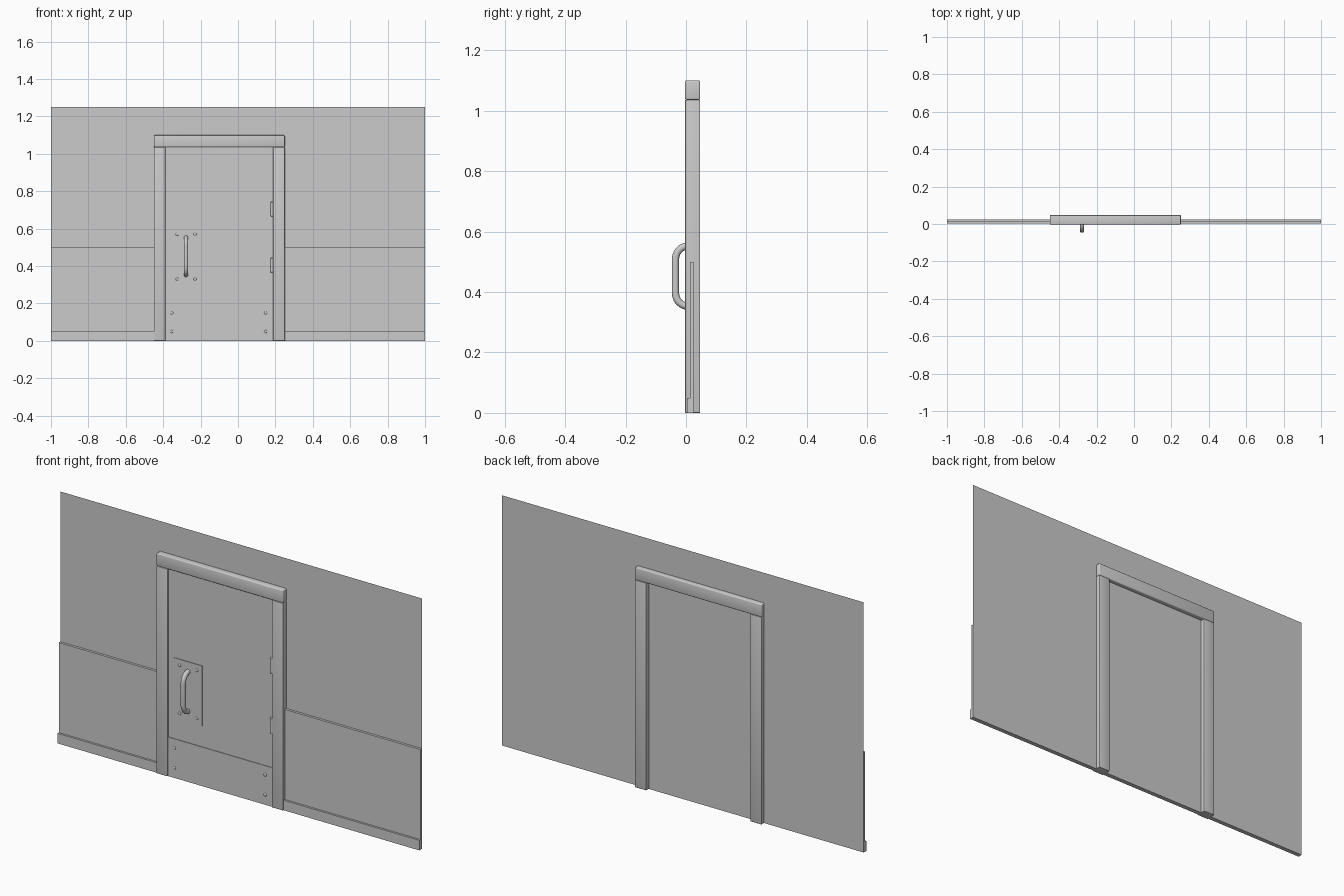
import bpy, bmesh, math
from mathutils import Vector

if "Cube" in bpy.data.objects:
    bpy.data.objects.remove(bpy.data.objects["Cube"])


def finish(bm, name, smooth=False):
    mesh = bpy.data.meshes.new(name)
    bmesh.ops.recalc_face_normals(bm, faces=bm.faces)
    bm.to_mesh(mesh)
    bm.free()
    ob = bpy.data.objects.new(name, mesh)
    bpy.context.collection.objects.link(ob)
    if smooth:
        bpy.ops.object.select_all(action='DESELECT')
        ob.select_set(True)
        bpy.context.view_layer.objects.active = ob
        bpy.ops.object.shade_smooth_by_angle(angle=math.radians(40))
    return ob


def box(name, x, y, z, bevel=0):
    bm = bmesh.new()
    bmesh.ops.create_cube(bm, size=1)
    for v in bm.verts:
        v.co = Vector([(r[0] + r[1]) / 2 + c * (r[1] - r[0]) for c, r in zip(v.co, (x, y, z))])
    if bevel:
        bmesh.ops.bevel(bm, geom=bm.edges[:], offset=bevel, segments=3,
                        profile=0.5, affect='EDGES')
    return finish(bm, name, bevel > 0)


WALL_Y = 0.025

# Thin wall sheet with a doorway opening
bm = bmesh.new()
outline = [(-1, 0), (-0.42, 0), (-0.42, 1.07), (0.22, 1.07),
           (0.22, 0), (1, 0), (1, 1.25), (-1, 1.25)]
bm.faces.new([bm.verts.new((x, WALL_Y, z)) for x, z in outline])
finish(bm, "wall")

# Lower wall panels and baseboards on both sides of the door
for side, x in (("left", (-1, -0.449)), ("right", (0.249, 1))):
    box("lower_panel_" + side, x, (0.013, WALL_Y), (0, 0.5))
    box("baseboard_" + side, x, (0.003, WALL_Y), (0, 0.05))

# Door frame
FRAME_Y = (-0.003, 0.047)
box("jamb_left", (-0.45, -0.388), FRAME_Y, (0, 1.036), 0.003)
box("jamb_right", (0.188, 0.25), FRAME_Y, (0, 1.036), 0.003)
box("header", (-0.45, 0.25), FRAME_Y, (1.036, 1.1), 0.005)

# Door leaf, kick plate and handle plate
box("door", (-0.39, 0.19), (0.006, WALL_Y), (0, 1.038))
box("kick_plate", (-0.388, 0.188), (0.003, 0.007), (0, 0.195))
box("handle_plate", (-0.355, -0.2), (0.003, 0.007), (0.3, 0.6))


# Domed screws at the plate corners
def screw(name, x, z):
    bm = bmesh.new()
    bmesh.ops.create_uvsphere(bm, u_segments=12, v_segments=8, radius=0.008)
    for v in bm.verts:
        v.co = Vector((x + v.co.x, 0.003 + v.co.z * 0.4, z + v.co.y))
    finish(bm, name, True)


for x in (-0.325, -0.23):
    for z in (0.33, 0.57):
        screw("handle_screw", x, z)
for x in (-0.354, 0.148):
    for z in (0.05, 0.15):
        screw("kick_screw", x, z)

# Hinge barrels
for z in (0.405, 0.705):
    bm = bmesh.new()
    bmesh.ops.create_cone(bm, cap_ends=True, segments=16, radius1=0.011,
                          radius2=0.011, depth=0.08)
    rims = [e for e in bm.edges if abs(e.verts[0].co.z - e.verts[1].co.z) < 1e-5]
    bmesh.ops.bevel(bm, geom=rims, offset=0.004, segments=1, affect='EDGES')
    bmesh.ops.translate(bm, verts=bm.verts, vec=(0.183, 0.009, z))
    finish(bm, "hinge", True)

# Pull handle: round tube swept along a bracket path
R, YB, YF, Z0, Z1 = 0.045, 0.006, -0.035, 0.353, 0.552
path = [(YB, Z0)]
for cz, start in ((Z0 + R, -90), (Z1 - R, 180)):
    for i in range(7):
        a = math.radians(start - 15 * i)
        path.append((YF + (YB - YF) * (1 + math.cos(a)), cz + R * math.sin(a)))
path.append((YB, Z1))
curve = bpy.data.curves.new("pull_handle", 'CURVE')
curve.dimensions = '3D'
curve.bevel_depth = 0.012
curve.bevel_resolution = 4
curve.use_fill_caps = True
spline = curve.splines.new('POLY')
pts = path[1:-1]
spline.points.add(len(pts) - 1)
for p, (y, z) in zip(spline.points, pts):
    p.co = (-0.278, y, z, 1)
bpy.context.collection.objects.link(bpy.data.objects.new("pull_handle", curve))
